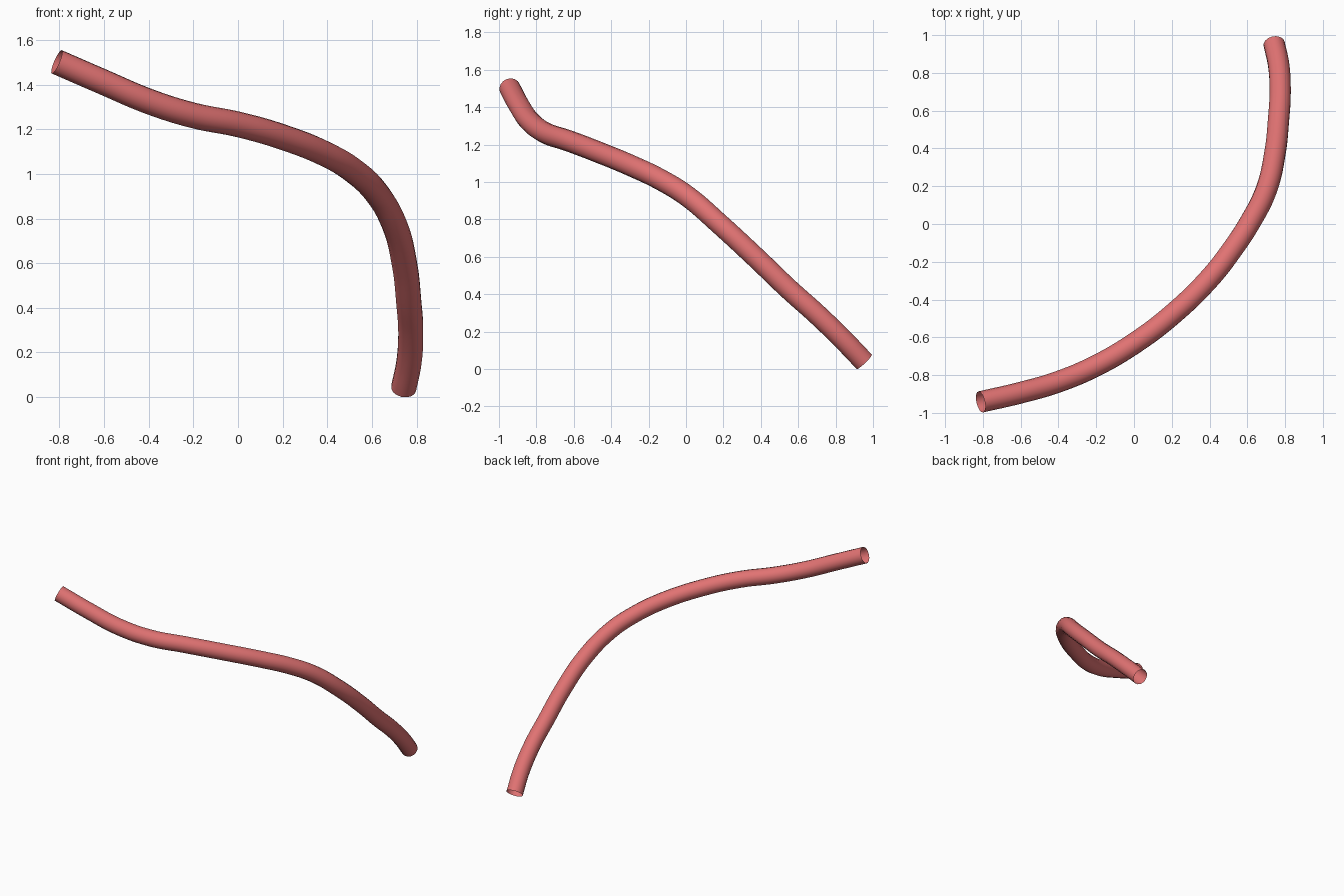
import bpy

if "Cube" in bpy.data.objects:
    bpy.data.objects.remove(bpy.data.objects["Cube"])

# Centreline of the tube, from the upper left end to the lower back end
path = [
    (-0.812, -0.942, 1.502), (-0.6, -0.893, 1.41), (-0.4, -0.835, 1.325),
    (-0.2, -0.75, 1.262), (0.0, -0.633, 1.222), (0.2, -0.482, 1.165),
    (0.4, -0.288, 1.085), (0.52, -0.135, 1.012), (0.615, 0.01, 0.922),
    (0.70, 0.18, 0.775), (0.747, 0.38, 0.59), (0.765, 0.55, 0.427),
    (0.774, 0.70, 0.293), (0.766, 0.84, 0.157), (0.742, 0.953, 0.039),
]

# Round tube with open ends
curve = bpy.data.curves.new("tube", 'CURVE')
curve.dimensions = '3D'
curve.bevel_depth = 0.057
curve.bevel_resolution = 6
curve.resolution_u = 6
curve.use_fill_caps = False
spline = curve.splines.new('BEZIER')
spline.bezier_points.add(len(path) - 1)
for point, co in zip(spline.bezier_points, path):
    point.co = co
    point.handle_left_type = point.handle_right_type = 'AUTO'

tube = bpy.data.objects.new("tube", curve)
bpy.context.collection.objects.link(tube)
bpy.context.view_layer.objects.active = tube
tube.select_set(True)
bpy.ops.object.convert(target='MESH')
tube = bpy.context.object
bpy.ops.object.shade_smooth()

# Soft red colour
red = bpy.data.materials.new("soft_red")
red.diffuse_color = (0.75, 0.17, 0.17, 1)
red.use_nodes = True
red.node_tree.nodes["Principled BSDF"].inputs["Base Color"].default_value = red.diffuse_color
tube.data.materials.clear()
tube.data.materials.append(red)
